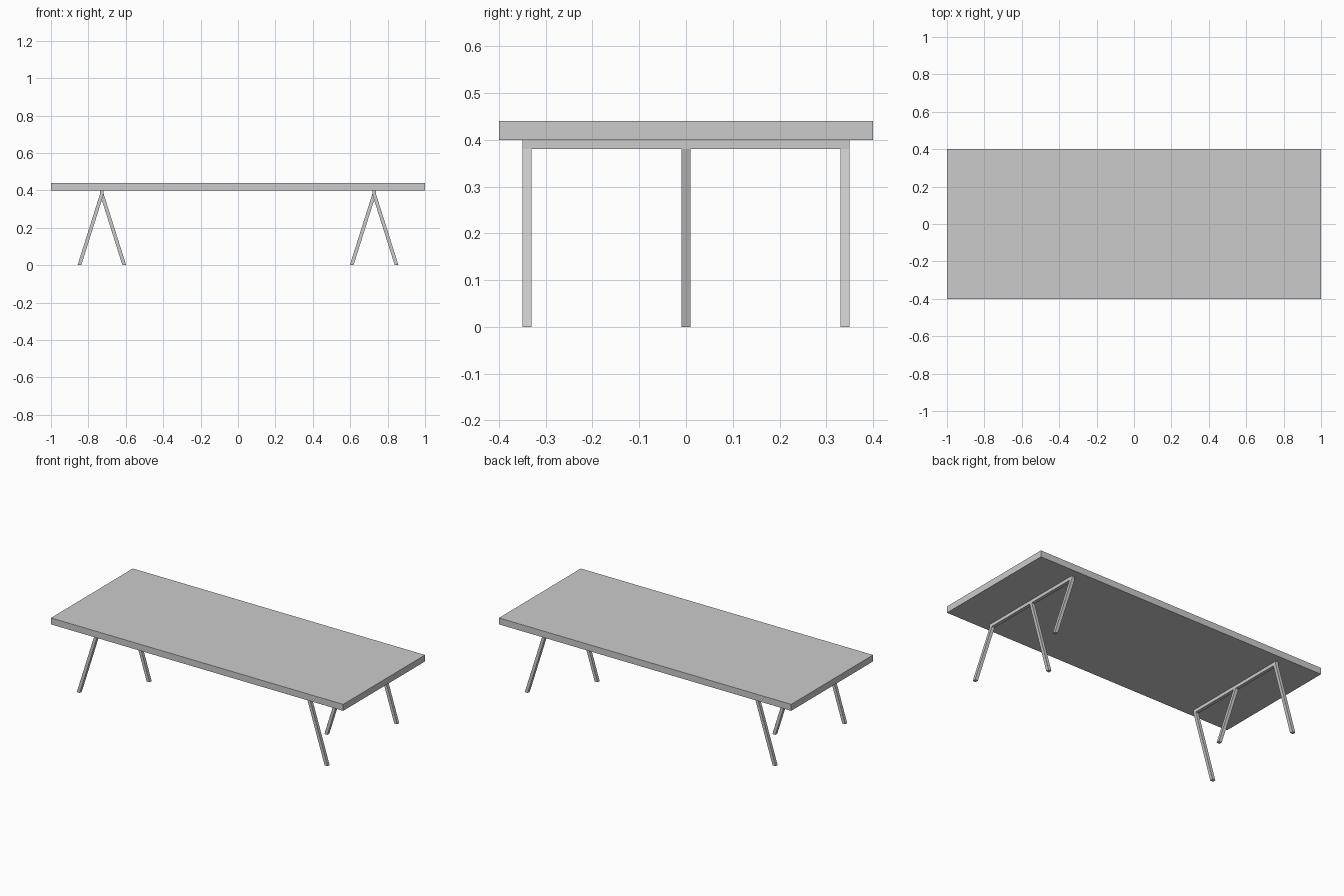
import bpy, bmesh
from mathutils import Vector

if "Cube" in bpy.data.objects:
    bpy.data.objects.remove(bpy.data.objects["Cube"])

T = 0.02            # bar and leg thickness
BAR_X = 0.728       # trestle bar position
FOOT_OUT, FOOT_IN = 0.848, 0.608
TOP_Z, BAR_Z = 0.40, 0.38


def box(name, size, centre, shear_x=0.0):
    """Box whose lower face is shifted along x by shear_x."""
    bm = bmesh.new()
    bmesh.ops.create_cube(bm, size=1)
    for v in bm.verts:
        low = v.co.z < 0
        v.co = Vector(a * b for a, b in zip(v.co, size)) + Vector(centre)
        if low:
            v.co.x += shear_x
    mesh = bpy.data.meshes.new(name)
    bm.to_mesh(mesh)
    bm.free()
    obj = bpy.data.objects.new(name, mesh)
    bpy.context.collection.objects.link(obj)
    return obj


# table top
box("table_top", (2.0, 0.8, 0.04), (0, 0, TOP_Z + 0.02))

# two mirrored trestles: outer legs splay out, the middle leg leans inward
for side, label in ((-1, "left"), (1, "right")):
    x = side * BAR_X
    box(f"{label}_crossbar", (T, 0.70, T), (x, 0, BAR_Z + T / 2))
    for y, foot, part in ((-0.34, FOOT_OUT, "front_leg"),
                          (0.0, FOOT_IN, "middle_leg"),
                          (0.34, FOOT_OUT, "back_leg")):
        box(f"{label}_{part}", (T, T, BAR_Z), (x, y, BAR_Z / 2),
            side * (foot - BAR_X))
